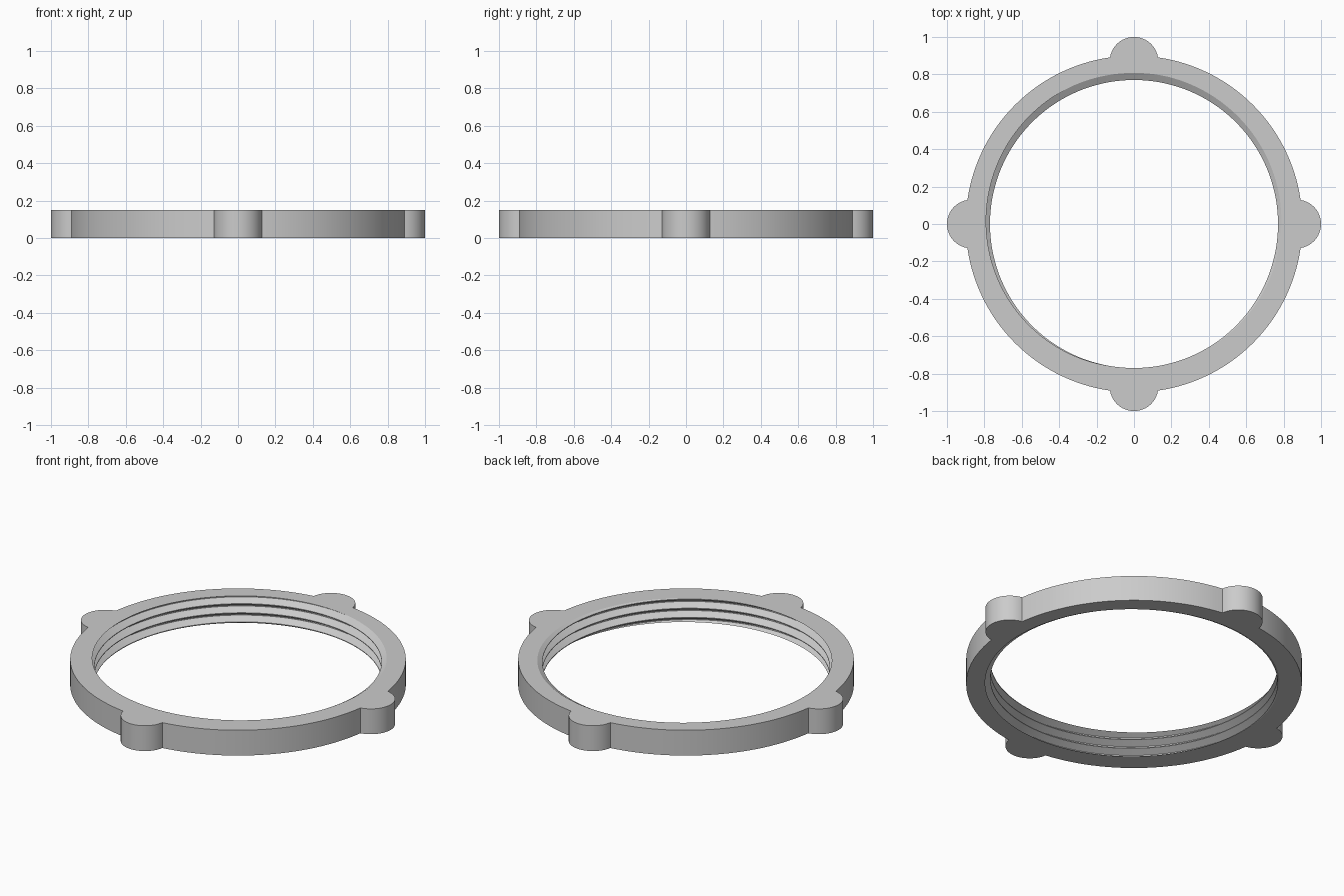
import bpy, bmesh
from math import sin, cos, pi, atan2, radians

cube = bpy.data.objects.get("Cube")
if cube:
    bpy.data.objects.remove(cube, do_unlink=True)

HEIGHT = 0.15
RING_R, LUG_R, LUG_AT = 0.9, 0.13, 0.87
CREST_R, ROOT_R, PITCH = 0.77, 0.808, 0.054
SEGMENTS = 144

grey = bpy.data.materials.new("light_grey")
grey.use_nodes = True
grey.diffuse_color = (0.6, 0.6, 0.6, 1)
grey.node_tree.nodes["Principled BSDF"].inputs["Base Color"].default_value = grey.diffuse_color


def make_object(name, bm):
    bmesh.ops.recalc_face_normals(bm, faces=bm.faces[:])
    mesh = bpy.data.meshes.new(name)
    bm.to_mesh(mesh)
    bm.free()
    obj = bpy.data.objects.new(name, mesh)
    bpy.context.collection.objects.link(obj)
    mesh.materials.append(grey)
    return obj


# Outline: four quarter turns, each a round lug followed by a ring arc
along = (RING_R**2 + LUG_AT**2 - LUG_R**2) / (2 * LUG_AT)
across = (RING_R**2 - along**2) ** 0.5
lug_half = atan2(across, along - LUG_AT)
ring_start = atan2(across, along)
outline = []
for quarter in range(4):
    turn = quarter * pi / 2
    for i in range(24):
        a = lug_half * (i / 12 - 1)
        x, y = LUG_AT + LUG_R * cos(a), LUG_R * sin(a)
        outline.append((x * cos(turn) - y * sin(turn), x * sin(turn) + y * cos(turn)))
    for i in range(30):
        a = turn + ring_start + (pi / 2 - 2 * ring_start) * i / 30
        outline.append((RING_R * cos(a), RING_R * sin(a)))

# Solid body with lugs
bm = bmesh.new()
base = bm.faces.new([bm.verts.new((x, y, 0)) for x, y in outline])
top = bmesh.ops.extrude_face_region(bm, geom=[base])["geom"]
bmesh.ops.translate(bm, vec=(0, 0, HEIGHT), verts=[v for v in top if isinstance(v, bmesh.types.BMVert)])
ring = make_object("threaded_lock_ring", bm)

# Helical cutter: a trapezoid profile wound several turns, each joined to the next
profile = [(-0.46, CREST_R), (-0.05, ROOT_R), (0.05, ROOT_R), (0.46, CREST_R)]
steps = len(profile)
bm = bmesh.new()
columns = []
for i in range(SEGMENTS):
    a = radians(95) - 2 * pi * i / SEGMENTS
    columns.append([
        bm.verts.new((r * cos(a), r * sin(a), HEIGHT + PITCH * (k + i / SEGMENTS + p)))
        for k in range(-6, 3) for p, r in profile])
rows = len(columns[0])
for i in range(SEGMENTS):
    shift = steps if i == SEGMENTS - 1 else 0
    here, there = columns[i], columns[(i + 1) % SEGMENTS]
    for j in range(rows - 1 - shift):
        bm.faces.new((here[j], there[j + shift], there[j + 1 + shift], here[j + 1]))
# Close both ends with fans beyond the body
edges = [e for e in bm.edges if e.is_boundary]
middle = HEIGHT / 2
for upper in (False, True):
    hub = bm.verts.new((0, 0, middle + (0.3 if upper else -0.4)))
    for e in edges:
        if (e.verts[0].co.z > middle) == upper:
            bm.faces.new((e.verts[0], e.verts[1], hub))
cutter = make_object("thread_cutter", bm)
cutter.hide_render = True

# Cut the threaded opening
cut = ring.modifiers.new("thread", "BOOLEAN")
cut.operation = "DIFFERENCE"
cut.solver = "EXACT"
cut.object = cutter
bpy.context.view_layer.objects.active = ring
for obj in bpy.context.selected_objects:
    obj.select_set(False)
ring.select_set(True)
bpy.ops.object.modifier_apply(modifier=cut.name)
bpy.data.objects.remove(cutter, do_unlink=True)
bpy.ops.object.shade_smooth_by_angle(angle=radians(30))
